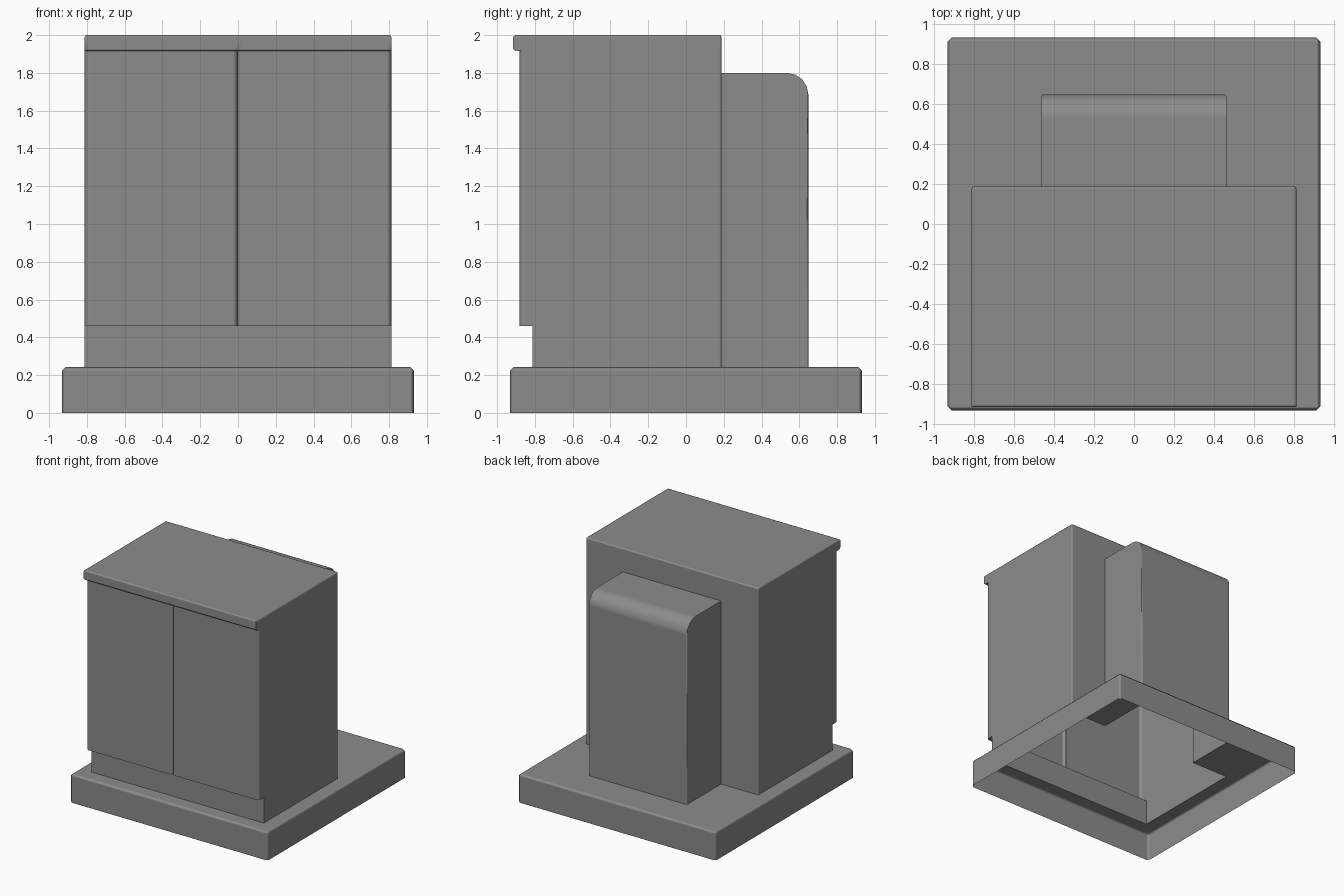
import bpy, bmesh, math

if "Cube" in bpy.data.objects:
    bpy.data.objects.remove(bpy.data.objects["Cube"])


def to_object(name, bm):
    bmesh.ops.recalc_face_normals(bm, faces=bm.faces[:])
    me = bpy.data.meshes.new(name)
    bm.to_mesh(me)
    bm.free()
    ob = bpy.data.objects.new(name, me)
    bpy.context.collection.objects.link(ob)
    return ob


def box(x, y0, y1, z0, z1):
    bm = bmesh.new()
    bmesh.ops.create_cube(bm, size=1)
    for v in bm.verts:
        v.co = (v.co.x * 2 * x, y1 if v.co.y > 0 else y0, z1 if v.co.z > 0 else z0)
    return bm


def bevel(bm, test, width, segments):
    edges = [e for e in bm.edges if test(e.verts[0].co, e.verts[1].co)]
    bmesh.ops.bevel(bm, geom=edges, offset=width, segments=segments,
                    profile=0.5, affect='EDGES')


# concrete pad: every edge except the bottom ones is chamfered
bm = box(0.932, -0.932, 0.932, 0, 0.242)
bevel(bm, lambda a, b: a.z + b.z > 0.01, 0.02, 1)
pad = to_object("cabinet_on_pad", bm)

# rear housing with a rounded top back edge
bm = box(0.462, 0.0, 0.648, 0.1, 1.8)
bevel(bm, lambda a, b: min(a.y, b.y) > 0.6 and min(a.z, b.z) > 1.7, 0.115, 4)
bevel(bm, lambda a, b: abs(a.x - b.x) < 1e-4 and
      abs(a.y - 0.648) < 1e-3 and abs(b.y - 0.648) < 1e-3, 0.012, 2)
rear = to_object("rear_housing", bm)


# cabinet: horizontal outlines stacked from the plinth to the lid
def outline(z, front, rounding=0.0, inset=0.0):
    r, w, back = rounding, 0.812 - inset, 0.188 - inset
    half = [(0.007, front + 0.3 * r), (0.025, front),
            (w - 0.025, front), (w - 0.007, front + 0.3 * r), (w, front + r),
            (w, back - 0.012), (w - 0.0035, back - 0.0035), (w - 0.012, back)]
    pts = [(0, front + r)] + half + [(-x, y) for x, y in reversed(half)]
    return [(x - 0.003 if abs(x) < 0.03 else x, y, z) for x, y in pts]


levels = [outline(0.1, -0.813), outline(0.46, -0.813),
          outline(0.46, -0.882, 0.026), outline(1.915, -0.882, 0.026),
          outline(1.915, -0.903), outline(1.927, -0.915),
          outline(1.988, -0.915), outline(1.9965, -0.9115, 0, 0.0035),
          outline(2.0, -0.903, 0, 0.012)]
bm = bmesh.new()
rings = [[bm.verts.new(p) for p in ring] for ring in levels]
n = len(rings[0])
for lo, hi in zip(rings, rings[1:]):
    for i in range(n):
        j = (i + 1) % n
        bm.faces.new((lo[i], lo[j], hi[j], hi[i]))
bm.faces.new(rings[0][::-1])
bm.faces.new(rings[-1])
bmesh.ops.remove_doubles(bm, verts=bm.verts[:], dist=1e-5)
cabinet = to_object("cabinet", bm)

# fuse everything into one shell
bpy.context.view_layer.objects.active = pad
for part in (cabinet, rear):
    mod = pad.modifiers.new("fuse", 'BOOLEAN')
    mod.operation, mod.solver, mod.object = 'UNION', 'EXACT', part
    bpy.ops.object.modifier_apply(modifier=mod.name)
    bpy.data.objects.remove(part)

# open underside
bm = bmesh.new()
bm.from_mesh(pad.data)
under = [f for f in bm.faces if f.calc_center_median().z < 0.001]
bmesh.ops.delete(bm, geom=under, context='FACES')
bm.to_mesh(pad.data)
bm.free()

# dark grey paint
paint = bpy.data.materials.new("dark_grey_paint")
paint.diffuse_color = (0.265, 0.265, 0.265, 1)
paint.use_nodes = True
paint.node_tree.nodes["Principled BSDF"].inputs["Base Color"].default_value = paint.diffuse_color
pad.data.materials.clear()
pad.data.materials.append(paint)

# soft edges, flat panels
pad.select_set(True)
bpy.ops.object.shade_smooth_by_angle(angle=math.radians(50))
flat = pad.modifiers.new("flat_panels", 'WEIGHTED_NORMAL')
flat.keep_sharp = True
flat.weight = 100
bpy.ops.object.modifier_apply(modifier=flat.name)
